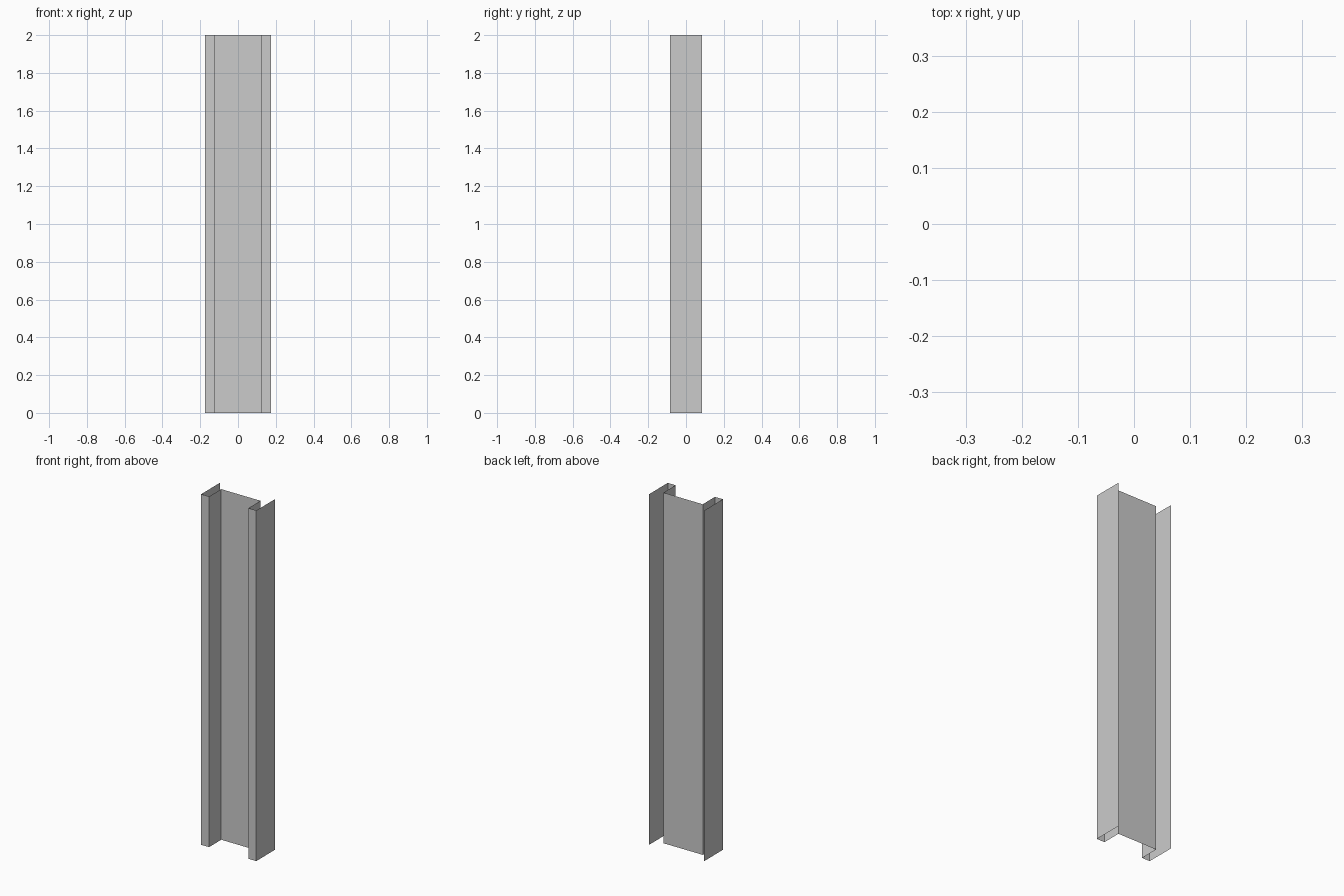
import bpy
import bmesh

if "Cube" in bpy.data.objects:
    bpy.data.objects.remove(bpy.data.objects["Cube"])

# Half of the open sheet section, from the centre of the web outwards (x, y)
WEB_Y, FRONT, BACK = 0.026, -0.084, 0.084
INNER, OUTER, HEIGHT = 0.124, 0.174, 2.0
half = [(INNER, WEB_Y), (INNER, FRONT), (OUTER, FRONT), (OUTER, BACK)]

# Mirror to the full section: wall, lip, inner wall, web, inner wall, lip, wall
section = [(-x, y) for x, y in reversed(half)] + half

# Sheet profile swept straight up, open at both ends
bm = bmesh.new()
verts = [bm.verts.new((x, y, 0)) for x, y in section]
edges = [bm.edges.new(pair) for pair in zip(verts, verts[1:])]
swept = bmesh.ops.extrude_edge_only(bm, edges=edges)["geom"]
bmesh.ops.translate(bm, vec=(0, 0, HEIGHT),
                    verts=[g for g in swept if isinstance(g, bmesh.types.BMVert)])
bm.normal_update()

# Outward side of the web faces the front
for face in bm.faces:
    c = face.calc_center_median()
    if abs(c.x) < 0.01 and face.normal.y > 0:
        bmesh.ops.reverse_faces(bm, faces=bm.faces[:])
        break

mesh = bpy.data.meshes.new("sheet_channel_column")
bm.to_mesh(mesh)
bm.free()
column = bpy.data.objects.new("sheet_channel_column", mesh)
bpy.context.collection.objects.link(column)
